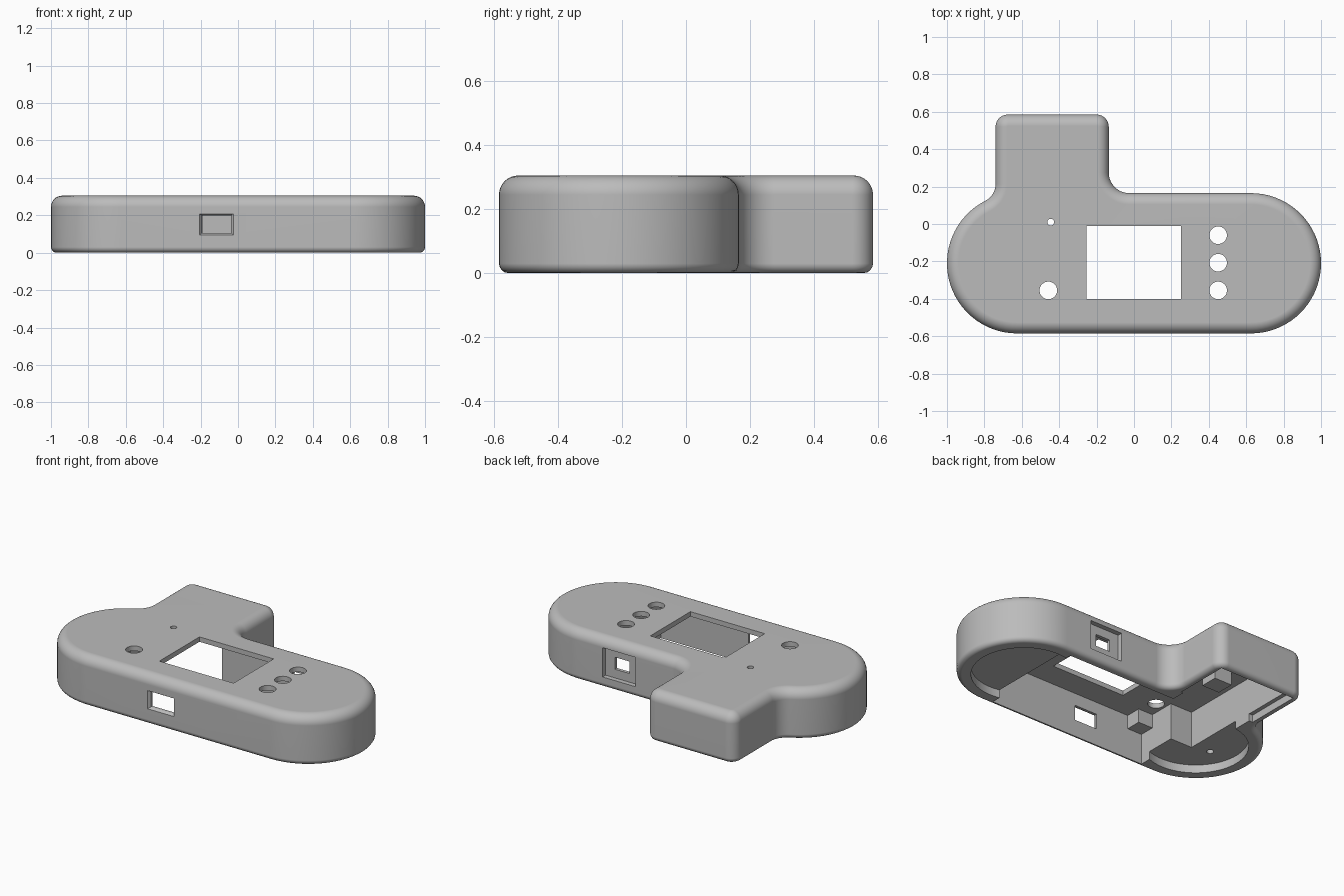
import bpy, bmesh, math

if "Cube" in bpy.data.objects:
    bpy.data.objects.remove(bpy.data.objects["Cube"], do_unlink=True)

grey = bpy.data.materials.new("plain_grey")
grey.use_nodes = True
colour = (0.5, 0.5, 0.5, 1)
grey.diffuse_color = colour
grey.node_tree.nodes["Principled BSDF"].inputs["Base Color"].default_value = colour

HEIGHT, TOP_ROUND, BOTTOM_ROUND, LOBE_X, LOBE_Y = 0.305, 0.06, 0.03, 0.625, -0.21
# Outline arcs: centre, radius, start and end angle, +1 convex or -1 concave
ARCS = [
    (LOBE_X, LOBE_Y, 0.375, -90, 90, 1),
    (-0.025, 0.275, 0.11, 270, 180, -1),
    (-0.2, 0.52, 0.065, 0, 90, 1),
    (-0.675, 0.52, 0.065, 90, 180, 1),
    (-0.84, 0.2136, 0.1, 0, -63.1, -1),
    (-LOBE_X, LOBE_Y, 0.375, 116.9, 270, 1),
]


def outline(inset):
    points = []
    for cx, cy, r, a0, a1, side in ARCS:
        steps = max(8, int(abs(a1 - a0) / 5))
        for i in range(steps + 1):
            a = math.radians(a0 + (a1 - a0) * i / steps)
            radius = r - side * inset
            points.append((cx + radius * math.cos(a), cy + radius * math.sin(a)))
    return points


def loft(name, rings):
    """Join equal-length rings of points into a closed solid."""
    bm = bmesh.new()
    loops = [[bm.verts.new(p) for p in ring] for ring in rings]
    n = len(loops[0])
    for low, high in zip(loops, loops[1:]):
        for i in range(n):
            j = (i + 1) % n
            bm.faces.new((low[i], low[j], high[j], high[i]))
    bm.faces.new(loops[0][::-1])
    bm.faces.new(loops[-1])
    bmesh.ops.recalc_face_normals(bm, faces=bm.faces)
    mesh = bpy.data.meshes.new(name)
    bm.to_mesh(mesh)
    bm.free()
    obj = bpy.data.objects.new(name, mesh)
    mesh.materials.append(grey)
    bpy.context.collection.objects.link(obj)
    return obj


def prism(name, points, z0, z1):
    return loft(name, [[(x, y, z) for x, y in points] for z in (z0, z1)])


def rect(x0, x1, y0, y1):
    return [(x0, y0), (x1, y0), (x1, y1), (x0, y1)]


def circle(cx, cy, r, n=32):
    turn = 2 * math.pi / n
    return [(cx + r * math.cos(i * turn), cy + r * math.sin(i * turn)) for i in range(n)]


def wall_opening(name, x, z, sections):
    """Rectangular opening along y; sections hold y, half width, half height."""
    return loft(name, [[(px, y, pz) for px, pz in rect(x - w, x + w, z - h, z + h)]
                       for y, w, h in sections])


# Case shell with rounded upper and lower edges
profile = []
for i in range(5):
    a = math.pi / 2 * i / 4
    profile.append((BOTTOM_ROUND * (1 - math.sin(a)), BOTTOM_ROUND * (1 - math.cos(a))))
for i in range(9):
    a = math.pi / 2 * i / 8
    profile.append((TOP_ROUND * (1 - math.cos(a)), HEIGHT - TOP_ROUND * (1 - math.sin(a))))
case = loft("case_shell", [[(x, y, z) for x, y in outline(d)] for d, z in profile])

# Main cavity, arm ledge and shallow cover seats
CEILING = 0.275
cutters = [
    prism("cavity", [(-0.52, -0.555), (0.56, -0.555), (0.56, 0.115), (-0.19, 0.115),
                     (-0.19, 0.53), (-0.67, 0.53), (-0.67, -0.3), (-0.52, -0.3)], -0.1, CEILING),
    prism("arm_ledge", rect(-0.695, -0.175, 0.2, 0.55), -0.1, 0.045),
]
for side, x, y in ((-1, -0.78, -0.27), (1, 0.86, -0.15)):
    cutters.append(prism("cover_seat", circle(side * LOBE_X, LOBE_Y, 0.295, 72), -0.1, 0.05))
    cutters.append(prism("screw_hole", circle(x, y, 0.02), 0.02, 0.15))

# Screen opening, button holes and indicator hole
cutters.append(prism("screen_opening", rect(-0.255, 0.25, -0.4, -0.01), 0.2, 0.4))
for x, y, r in ((0.45, -0.06, 0.047), (0.45, -0.207, 0.047), (0.45, -0.355, 0.047),
                (-0.458, -0.355, 0.047), (-0.445, 0.01, 0.018)):
    cutters.append(prism("top_hole", circle(x, y, r), 0.2, 0.4))

# Chamfered front port and recessed back port
cutters.append(wall_opening("front_port", -0.115, 0.152,
                            [(-0.62, 0.09, 0.056), (-0.585, 0.09, 0.056),
                             (-0.57, 0.078, 0.047), (-0.5, 0.078, 0.047)]))
cutters.append(wall_opening("back_recess", 0.34, 0.155, [(0.135, 0.112, 0.09), (0.25, 0.112, 0.09)]))
cutters.append(wall_opening("back_port", 0.34, 0.155, [(0.05, 0.05, 0.037), (0.25, 0.05, 0.037)]))

bpy.context.view_layer.objects.active = case
for cutter in cutters:
    cutter.hide_render = True
    mod = case.modifiers.new(cutter.name, "BOOLEAN")
    mod.operation = "DIFFERENCE"
    mod.solver = "EXACT"
    mod.object = cutter
    bpy.ops.object.modifier_apply(modifier=mod.name)
    bpy.data.objects.remove(cutter, do_unlink=True)

# Mounting blocks hanging from the ceiling
prism("front_mount_block", rect(-0.525, -0.42, -0.56, -0.46), 0.19, CEILING + 0.005)
prism("arm_mount_block", rect(-0.55, -0.43, 0.08, 0.19), 0.19, CEILING + 0.005)

# Smooth rounded edges while keeping flat faces flat
bpy.ops.object.select_all(action="DESELECT")
case.select_set(True)
bpy.context.view_layer.objects.active = case
bpy.ops.object.shade_smooth_by_angle(angle=math.radians(30))
weighted = case.modifiers.new("even_shading", "WEIGHTED_NORMAL")
weighted.keep_sharp = True
